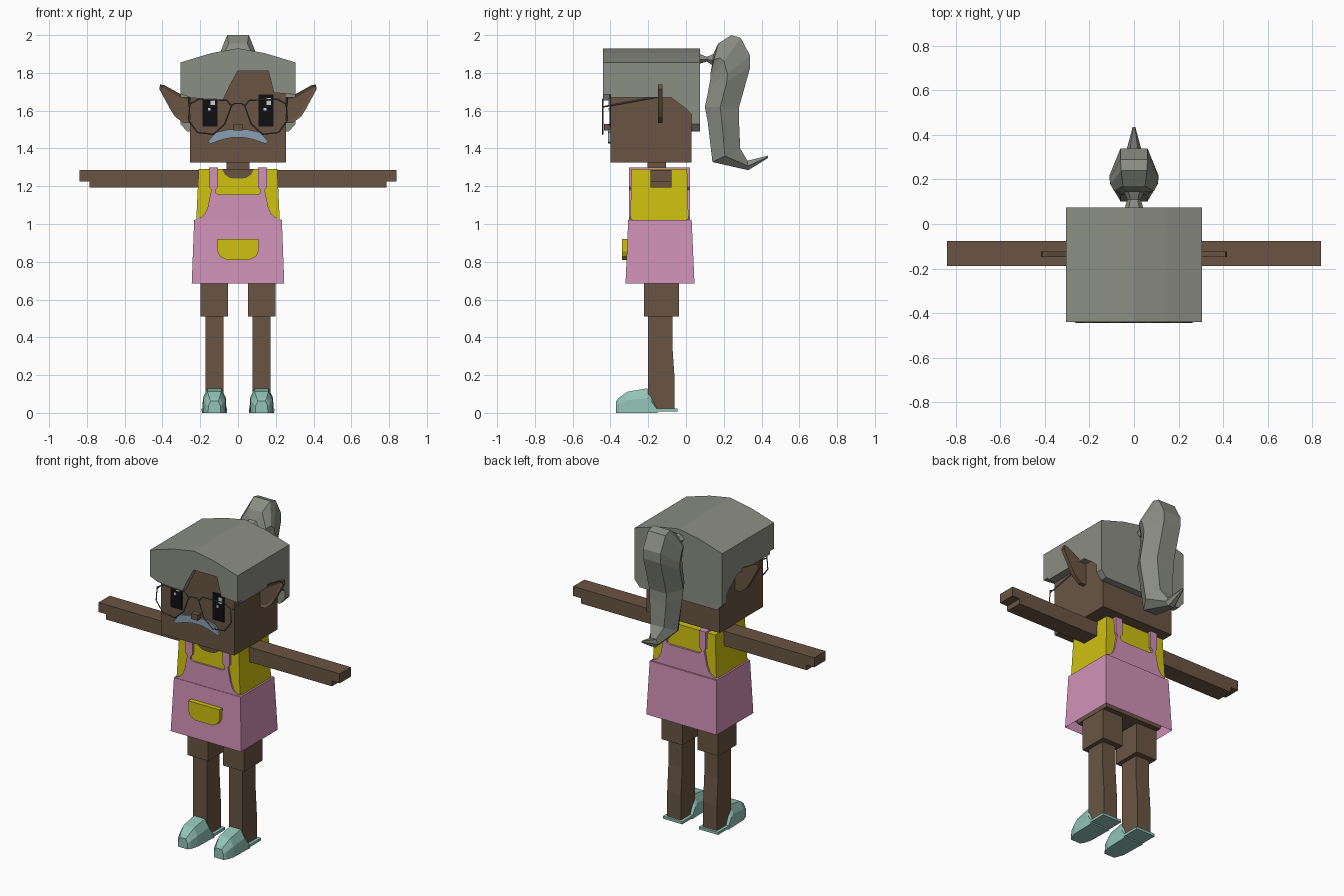
import bpy, bmesh
from mathutils import Vector

cube = bpy.data.objects.get("Cube")
if cube:
    bpy.data.objects.remove(cube, do_unlink=True)


def material(name, *srgb):
    lin = [(c / 255 / 12.92) if c < 11 else ((c / 255 + 0.055) / 1.055) ** 2.4 for c in srgb] + [1]
    m = bpy.data.materials.new(name)
    m.use_nodes = True
    m.diffuse_color = lin
    m.node_tree.nodes["Principled BSDF"].inputs["Base Color"].default_value = lin
    return m


SKIN = material("brown_skin", 106, 85, 67)
HAIR = material("grey_hair", 139, 142, 132)
YELLOW = material("yellow_shirt", 206, 193, 16)
PINK = material("pink_dress", 210, 146, 184)
TEAL = material("teal_shoes", 146, 196, 182)
BLACK = material("black_eyes", 16, 16, 18)
WHITE = material("pale_highlight", 205, 208, 210)
BLUE = material("blue_grey_moustache", 138, 160, 178)
WIRE = material("dark_grey_wire", 88, 90, 92)


def finish(name, bm, mat):
    bmesh.ops.recalc_face_normals(bm, faces=bm.faces)
    me = bpy.data.meshes.new(name)
    bm.to_mesh(me)
    bm.free()
    me.materials.append(mat)
    ob = bpy.data.objects.new(name, me)
    bpy.context.collection.objects.link(ob)
    return ob


def loft(name, rings, mat):
    """Skin a list of equal-length point rings and cap both ends."""
    bm = bmesh.new()
    loops = [[bm.verts.new(p) for p in ring] for ring in rings]
    n = len(loops[0])
    for a, b in zip(loops, loops[1:]):
        for i in range(n):
            j = (i + 1) % n
            bm.faces.new((a[i], a[j], b[j], b[i]))
    bm.faces.new(loops[0])
    bm.faces.new(loops[-1])
    return finish(name, bm, mat)


def front_prism(name, pts, y0, y1, mat):
    """Extrude an x-z outline along y."""
    return loft(name, [[(x, y, z) for x, z in pts] for y in (y0, y1)], mat)


def side_prism(name, pts, x0, x1, mat):
    """Extrude a y-z outline along x."""
    return loft(name, [[(x, y, z) for y, z in pts] for x in (x0, x1)], mat)


def rect(x0, x1, y0, y1, z):
    return [(x0, y0, z), (x1, y0, z), (x1, y1, z), (x0, y1, z)]


def box(name, x0, x1, y0, y1, z0, z1, mat):
    return loft(name, [rect(x0, x1, y0, y1, z0), rect(x0, x1, y0, y1, z1)], mat)


def mirrored(half):
    """Complete a symmetric outline from its +x half."""
    return half + [(-x, z) for x, z in reversed(half)]


def wire(name, pts, cyclic=False):
    cu = bpy.data.curves.new(name, 'CURVE')
    cu.dimensions = '3D'
    cu.bevel_depth = 0.004
    cu.bevel_resolution = 0
    sp = cu.splines.new('POLY')
    sp.points.add(len(pts) - 1)
    for p, co in zip(sp.points, pts):
        p.co = (*co, 1)
    sp.use_cyclic_u = cyclic
    cu.materials.append(WIRE)
    bpy.context.collection.objects.link(bpy.data.objects.new(name, cu))


# Head, neck and nose
box("head", -0.255, 0.255, -0.4, 0.03, 1.325, 1.84, SKIN)
box("neck", -0.06, 0.06, -0.205, -0.105, 1.27, 1.33, SKIN)
box("nose", -0.023, 0.023, -0.435, -0.39, 1.495, 1.53, SKIN)
front_prism("moustache", mirrored([(0.05, 1.5), (0.12, 1.485), (0.16, 1.435), (0.145, 1.425),
                                   (0.08, 1.448), (0.03, 1.458)]), -0.412, -0.395, BLUE)

# Hair cap, fringe with a gap, sides and back
front_prism("hair_top", mirrored([(0.0001, 1.93), (0.14, 1.905), (0.305, 1.855), (0.305, 1.81)]),
            -0.44, 0.075, HAIR)
front_prism("fringe", [(-0.305, 1.83), (-0.305, 1.69), (-0.25, 1.668), (-0.08, 1.655), (-0.045, 1.73),
                       (0.0, 1.812), (0.16, 1.812), (0.19, 1.695), (0.305, 1.685), (0.305, 1.83)],
            -0.44, -0.4, HAIR)
front_prism("hair_back", mirrored([(0.305, 1.82), (0.305, 1.53), (0.27, 1.49)]), 0.03, 0.075, HAIR)
for side, s in (("left", 1), ("right", -1)):
    side_prism(side + "_hair_side", [(-0.4, 1.67), (-0.08, 1.67), (0, 1.61), (0.04, 1.57), (0.04, 1.82),
                                     (-0.4, 1.82)], s * 0.25, s * 0.305, HAIR)

# Ponytail: inner point, outer point (y, z) and half width of each ring
stations = [((0.06, 1.845), (0.06, 1.905), 0.045), ((0.11, 1.86), (0.11, 1.885), 0.03),
            ((0.14, 1.84), (0.145, 1.9), 0.045), ((0.13, 1.8), (0.17, 1.955), 0.09),
            ((0.13, 1.78), (0.24, 2.0), 0.105), ((0.128, 1.76), (0.29, 1.985), 0.11),
            ((0.12, 1.72), (0.34, 1.89), 0.11), ((0.115, 1.69), (0.34, 1.83), 0.11),
            ((0.1, 1.62), (0.28, 1.615), 0.108), ((0.115, 1.54), (0.28, 1.56), 0.105),
            ((0.14, 1.328), (0.287, 1.4), 0.085), ((0.33, 1.285), (0.325, 1.335), 0.035),
            ((0.435, 1.35), (0.435, 1.362), 0.006)]
rings = []
for inner, outer, w in stations:
    ring = [(x * w, *Vector(inner).lerp(Vector(outer), t))
            for x, t in ((0.55, 0), (1, 0.45), (0.55, 1), (-0.55, 1), (-1, 0.45), (-0.55, 0))]
    rings.append(ring)
loft("ponytail", rings, HAIR)

# Ears, eyes and glasses
ear_outline = [(0.25, 1.535), (0.29, 1.535), (0.335, 1.57), (0.36, 1.61), (0.417, 1.715),
               (0.412, 1.738), (0.39, 1.735), (0.3, 1.685), (0.25, 1.67)]
rim = [(0.035, 1.625), (0.06, 1.655), (0.21, 1.66), (0.255, 1.635), (0.262, 1.55), (0.215, 1.485),
       (0.13, 1.475), (0.07, 1.53)]
for side, s in (("left", 1), ("right", -1)):
    ear = front_prism(side + "_ear", [(s * x, z) for x, z in ear_outline], -0.148, -0.124, SKIN)
    bm = bmesh.new()
    bm.from_mesh(ear.data)
    bm.faces.ensure_lookup_table()
    front = min(bm.faces, key=lambda f: f.calc_center_median().y)
    bmesh.ops.inset_region(bm, faces=[front], thickness=0.016, depth=-0.008)
    bm.to_mesh(ear.data)
    bm.free()

    box(side + "_eye", *sorted((s * 0.108, s * 0.187)), -0.406, -0.398, 1.515, 1.685, BLACK)
    c = s * 0.148
    box(side + "_eye_glint", c + 0.003, c + 0.027, -0.41, -0.405, 1.63, 1.668, WHITE)
    box(side + "_eye_small_glint", c - 0.012, c + 0.003, -0.41, -0.405, 1.6, 1.615, WHITE)

    wire(side + "_glasses_rim", [(s * x, -0.44, z) for x, z in rim], True)
    wire(side + "_glasses_temple", [(s * 0.258, -0.44, 1.62), (s * 0.262, -0.14, 1.675)])
wire("glasses_bridge", [(-0.035, -0.44, 1.625), (-0.02, -0.44, 1.638), (0.02, -0.44, 1.638),
                        (0.035, -0.44, 1.625)])

# Shirt and neckline
loft("shirt", [rect(-0.222, 0.222, -0.296, 0.014, 1.0), rect(-0.208, 0.208, -0.288, 0.006, 1.29)], YELLOW)
front_prism("neckline", mirrored([(0.085, 1.292), (0.07, 1.262), (0.045, 1.245), (0.015, 1.24)]),
            -0.296, -0.28, SKIN)

# Dress: hollow skirt, bibs with straps, pocket
skirt = loft("skirt", [rect(-0.245, 0.245, -0.32, 0.045, 0.685),
                       rect(-0.232, 0.232, -0.306, 0.03, 1.02)], PINK)
bm = bmesh.new()
bm.from_mesh(skirt.data)
bottom = min(bm.faces, key=lambda f: f.calc_center_median().z)
bmesh.ops.inset_region(bm, faces=[bottom], thickness=0.012, depth=0)
bmesh.ops.translate(bm, verts=bottom.verts, vec=(0, 0, 0.06))
bm.to_mesh(skirt.data)
bm.free()
box("hips", -0.2, 0.2, -0.265, -0.005, 0.7, 0.8, SKIN)

bib = mirrored([(0.1, 1.155), (0.118, 1.163), (0.12, 1.18), (0.105, 1.195), (0.105, 1.3), (0.153, 1.3),
                (0.153, 1.195), (0.14, 1.18), (0.145, 1.165), (0.16, 1.09), (0.175, 1.055),
                (0.195, 1.037), (0.232, 1.02), (0.232, 1.0)])
front_prism("front_bib", bib, -0.303, -0.285, PINK)
front_prism("back_bib", bib, 0.005, 0.022, PINK)
for side, x in (("left", 0.105), ("right", -0.153)):
    box(side + "_shoulder_strap", x, x + 0.048, -0.3, 0.02, 1.288, 1.3, PINK)
front_prism("pocket", mirrored([(0.108, 0.92), (0.108, 0.855), (0.095, 0.828), (0.06, 0.81)]),
            -0.34, -0.305, YELLOW)

# Arms, legs and shoes
for side, s in (("left", 1), ("right", -1)):
    front_prism(side + "_arm", [(s * x, z) for x, z in (
        (0.19, 1.285), (0.84, 1.285), (0.84, 1.225), (0.787, 1.225), (0.787, 1.192), (0.19, 1.192))],
        -0.188, -0.077, SKIN)
    c = s * 0.125
    box(side + "_thigh", c - 0.073, c + 0.073, -0.222, -0.038, 0.51, 0.76, SKIN)
    loft(side + "_shin", [rect(c - 0.048, c + 0.048, -0.2, y, z)
                          for y, z in ((-0.06, 0.02), (-0.06, 0.18), (-0.072, 0.35), (-0.072, 0.52))], SKIN)
    box(side + "_heel_sole", c - 0.067, c + 0.067, -0.16, -0.045, 0.008, 0.024, TEAL)
    shoe = []
    for y, w, h in ((-0.37, 0.033, 0.062), (-0.355, 0.045, 0.08), (-0.31, 0.06, 0.112),
                    (-0.205, 0.063, 0.13), (-0.185, 0.063, 0.105), (-0.15, 0.066, 0.024)):
        shoe.append([(c + a * w, y, b * h) for a, b in (
            (1, 0), (0.97, 0.6), (0.6, 1), (-0.6, 1), (-0.97, 0.6), (-1, 0))])
    loft(side + "_shoe", shoe, TEAL)
